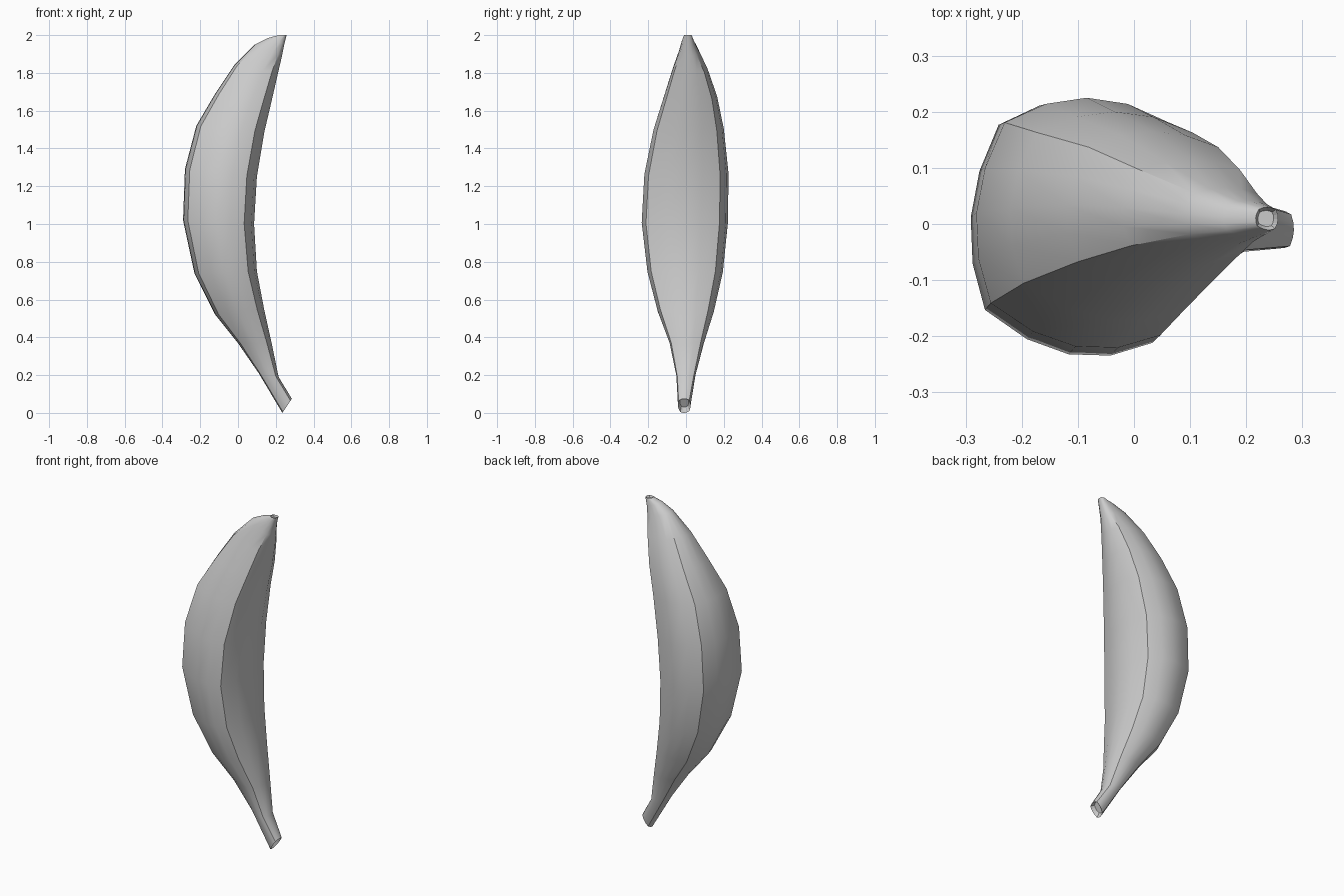
import bpy, bmesh
from mathutils import Vector

if "Cube" in bpy.data.objects:
    bpy.data.objects.remove(bpy.data.objects["Cube"])

# Rings along the fruit: outer-curve x,z, inner-curve x,z, y min, y max
RINGS = [
    (0.235, 0.00, 0.285, 0.075, -0.042, 0.024),
    (0.110, 0.21, 0.215, 0.19, -0.05, 0.05),
    (0.000, 0.37, 0.178, 0.37, -0.085, 0.095),
    (-0.12, 0.52, 0.138, 0.55, -0.147, 0.147),
    (-0.23, 0.74, 0.100, 0.75, -0.200, 0.195),
    (-0.29, 1.02, 0.085, 1.00, -0.230, 0.222),
    (-0.28, 1.29, 0.100, 1.25, -0.216, 0.225),
    (-0.22, 1.52, 0.140, 1.49, -0.168, 0.200),
    (-0.12, 1.69, 0.180, 1.66, -0.115, 0.165),
    (-0.02, 1.84, 0.212, 1.80, -0.070, 0.115),
    (0.090, 1.95, 0.233, 1.89, -0.035, 0.065),
    (0.160, 1.985, 0.245, 1.95, -0.022, 0.042),
    (0.217, 2.00, 0.257, 2.00, -0.010, 0.030),
]
# Section corners (across, y) and the outward bulge of the side that follows
CORNERS = [((0.065, -0.66), (0, -0.22)), ((0.86, -0.92), (0.12, 0)),
           ((0.90, 0.80), (0, 0.20)), ((0.13, 0.80), (-0.10, 0))]
STEPS = 4


def section():
    pts = []
    for i, (c, bulge) in enumerate(CORNERS):
        a, b = Vector(c), Vector(CORNERS[(i + 1) % 4][0])
        for k in range(STEPS):
            s = k / STEPS
            pts.append(a.lerp(b, s) + Vector(bulge) * 4 * s * (1 - s))
    return pts


def close_end(bm, ring, inward):
    # Small recessed end
    mid = sum((v.co for v in ring), Vector()) / len(ring)
    inner = [bm.verts.new(v.co.lerp(mid, 0.3) + inward) for v in ring]
    n = len(ring)
    faces = [bm.faces.new((ring[j], ring[(j + 1) % n], inner[(j + 1) % n], inner[j]))
             for j in range(n)]
    faces.append(bm.faces.new(inner))
    for j in range(n):
        bm.edges.get((ring[j], ring[(j + 1) % n])).smooth = False
    return faces


# Banana skin lofted through the rings
bm = bmesh.new()
prof = section()
n = len(prof)
rings = []
for lx, lz, rx, rz, y0, y1 in RINGS:
    ym, h = (y0 + y1) / 2, (y1 - y0) / 2
    rings.append([bm.verts.new((lx + (rx - lx) * t, ym + h * y, lz + (rz - lz) * t))
                  for t, y in prof])
for i in range(len(rings) - 1):
    a, b = rings[i], rings[i + 1]
    for j in range(n):
        k = (j + 1) % n
        bm.faces.new((a[j], a[k], b[k], b[j])).smooth = True
    # Four lengthwise ridges stay crisp until they fade at the tip
    if i < len(rings) - 3:
        for j in range(0, n, STEPS):
            bm.edges.get((a[j], b[j])).smooth = False

# Stem cut and blossom tip
close_end(bm, rings[0], Vector((-0.015, 0, 0.02)))
close_end(bm, rings[-1], Vector((-0.002, 0, -0.012)))
bmesh.ops.recalc_face_normals(bm, faces=bm.faces)

mesh = bpy.data.meshes.new("banana")
bm.to_mesh(mesh)
bm.free()
obj = bpy.data.objects.new("banana", mesh)
bpy.context.collection.objects.link(obj)
